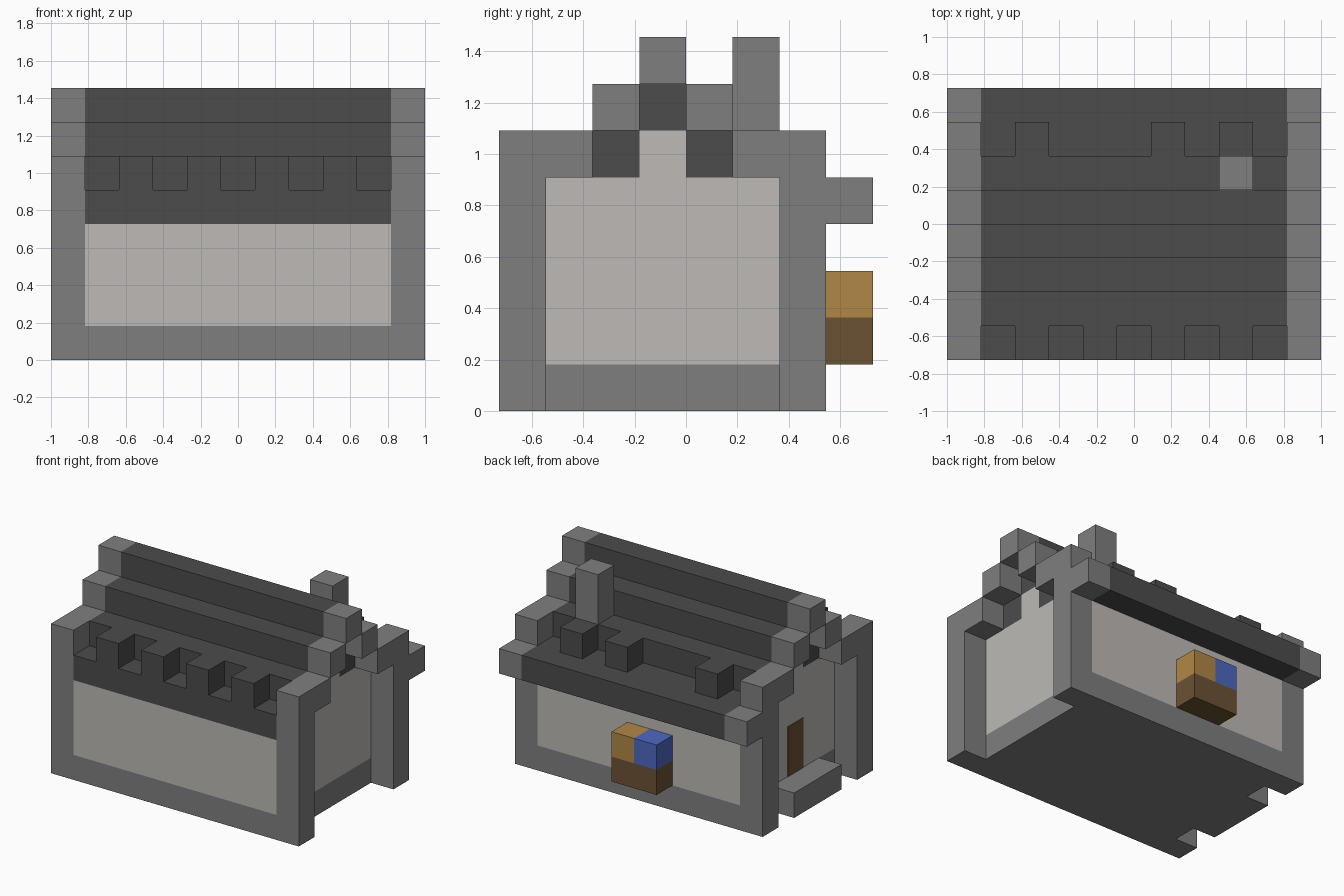
import bpy
import bmesh
from mathutils import Matrix, Vector

if "Cube" in bpy.data.objects:
    bpy.data.objects.remove(bpy.data.objects["Cube"], do_unlink=True)

U = 2 / 11                          # size of one block
ORIGIN = Vector((-5.5, -4, 0))      # corner of the block grid


def material(name, r, g, b):
    m = bpy.data.materials.new(name)
    m.use_nodes = True
    m.diffuse_color = (r, g, b, 1)
    m.node_tree.nodes["Principled BSDF"].inputs["Base Color"].default_value = (r, g, b, 1)
    return m


stone = material("grey stone", 0.212, 0.212, 0.212)
slate = material("dark slate", 0.072, 0.072, 0.072)
plaster = material("pale plaster", 0.51, 0.49, 0.465)
wood = material("brown wood", 0.147, 0.084, 0.034)
straw = material("tan straw", 0.434, 0.242, 0.061)
cloth = material("blue cloth", 0.076, 0.138, 0.533)


def blocks(name, mat, *boxes):
    """One object from boxes given as (x, x, y, y, z, z) ranges in grid units."""
    bm = bmesh.new()
    for x0, x1, y0, y1, z0, z1 in boxes:
        lo, hi = Vector((x0, y0, z0)), Vector((x1, y1, z1))
        place = Matrix.Translation(((lo + hi) / 2 + ORIGIN) * U)
        scale = Matrix.Diagonal((*((hi - lo) * U), 1))
        bmesh.ops.create_cube(bm, size=1, matrix=place @ scale)
    me = bpy.data.meshes.new(name)
    bm.to_mesh(me)
    bm.free()
    me.materials.append(mat)
    ob = bpy.data.objects.new(name, me)
    bpy.context.collection.objects.link(ob)
    return ob


# Body: stone footing, plaster walls and gable infill
blocks("footing", stone, (1, 10, 0, 7, 0, 1))
blocks("walls", plaster, (1, 10, 0, 7, 1, 4), (1, 10, 1, 6, 4, 5), (1, 10, 3, 4, 5, 6))

# Stepped roof with overhanging back eave
blocks("front_eave", slate, (1, 10, 0, 1, 4, 5))
blocks("back_eave", slate, (1, 10, 6, 8, 4, 5))
blocks("roof_steps", slate, (1, 10, 1, 3, 5, 6), (1, 10, 4, 6, 5, 6),
       (1, 10, 2, 5, 6, 7), (1, 10, 3, 4, 7, 8))

# Raised roof blocks along both eaves
blocks("front_roof_blocks", slate, *[(i, i + 1, 0, 1, 5, 6) for i in (2, 4, 6, 8)])
blocks("back_roof_blocks", slate, *[(i, i + 1, 6, 7, 5, 6) for i in (2, 6, 8)])

# Corner pillars and stepped gable trim on both ends
for side, i in (("right", 0), ("left", 10)):
    for end, j in (("front", 0), ("back", 6)):
        blocks(f"{end}_{side}_pillar", stone, (i, i + 1, j, j + 1, 0, 6))
    trim = [(i, i + 1, j, j + 1, 8 - abs(j - 3) - 1, 8 - abs(j - 3)) for j in range(1, 6)]
    blocks(f"{side}_gable_trim", stone, *trim)
    blocks(f"{side}_eave_end", stone, (i, i + 1, 7, 8, 4, 5))

blocks("chimney", stone, (8, 9, 5, 6, 6, 8))

# Doorstep and door on the right end
blocks("doorstep", stone, (0, 1, 2, 5, 0, 1))
blocks("door", wood, (0.98, 1, 3, 4, 1, 3))

# Goods crate fixed to the back wall
blocks("crate", wood, (4, 6, 7, 8, 1, 2))
blocks("crate_cloth", cloth, (4, 5, 7, 8, 2, 3))
blocks("crate_straw", straw, (5, 6, 7, 8, 2, 3))
